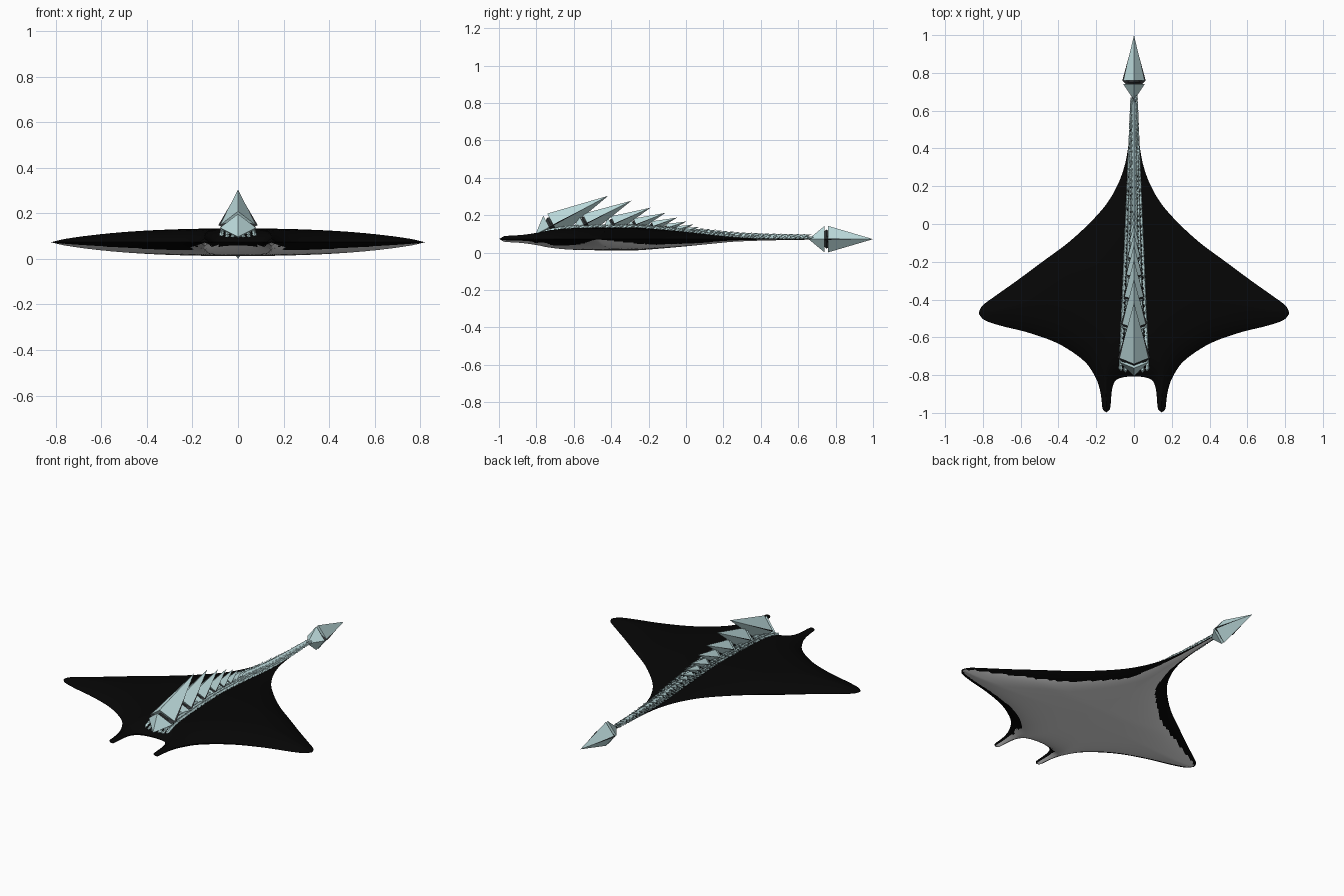
import bpy, bmesh, math, random
from mathutils import Vector, Matrix

if "Cube" in bpy.data.objects:
    bpy.data.objects.remove(bpy.data.objects["Cube"])

random.seed(4)


def material(name, c):
    m = bpy.data.materials.new(name)
    m.diffuse_color = (*c, 1)
    m.use_nodes = True
    m.node_tree.nodes["Principled BSDF"].inputs["Base Color"].default_value = m.diffuse_color
    return m


black = material("black_skin", (0.0017, 0.0017, 0.0017))
grey = material("pale_belly", (0.8, 0.8, 0.8))
ice = material("pale_crystal", (0.53, 0.74, 0.75))
dark = material("dark_core", (0.03, 0.033, 0.035))


def finish(bm, name, mats, smooth=False):
    bmesh.ops.recalc_face_normals(bm, faces=bm.faces)
    me = bpy.data.meshes.new(name)
    bm.to_mesh(me)
    bm.free()
    for m in mats:
        me.materials.append(m)
    ob = bpy.data.objects.new(name, me)
    bpy.context.collection.objects.link(ob)
    if smooth:
        me.polygons.foreach_set("use_smooth", [True] * len(me.polygons))
    return ob


# Half outline of the ray: outer edge from head fin to tail, inner edge of head fin to mouth
OUTER = [(.147, -.998), (.166, -.978), (.172, -.93), (.18, -.88), (.20, -.82), (.25, -.74),
         (.33, -.675), (.43, -.62), (.57, -.572), (.70, -.54), (.785, -.512), (.815, -.485),
         (.82, -.465), (.80, -.43), (.74, -.385), (.62, -.30), (.485, -.20), (.35, -.10),
         (.24, 0), (.15, .10), (.09, .20), (.052, .30), (.032, .40), (.02, .52), (.014, .62), (.01, .70)]
INNER = [(.147, -.998), (.127, -.978), (.121, -.92), (.115, -.87), (.098, -.83), (.06, -.812), (0, -.806)]


def spline(pts, n=5):
    p = [Vector(q) for q in pts]
    p = [2 * p[0] - p[1]] + p + [2 * p[-1] - p[-2]]
    out = []
    for i in range(1, len(p) - 2):
        a, b, c, d = p[i - 1:i + 3]
        for k in range(n):
            t = k / n
            out.append(.5 * (2 * b + (c - a) * t + (2 * a - 5 * b + 4 * c - d) * t * t
                             + (3 * b - a - 3 * c + d) * t ** 3))
    return out + [p[-2]]


outer, inner = spline(OUTER), spline(INNER)
edge_segs = [(a, b) for path in (outer, inner) for a, b in zip(path, path[1:])]


def x_at(path, y):
    for a, b in zip(path, path[1:]):
        if a.y <= y <= b.y:
            return a.x + (b.x - a.x) * (y - a.y) / max(b.y - a.y, 1e-9)
    return path[-1].x


def edge_dist(x, y):
    best = 9
    for a, b in edge_segs:
        dx, dy = b.x - a.x, b.y - a.y
        t = ((x - a.x) * dx + (y - a.y) * dy) / max(dx * dx + dy * dy, 1e-12)
        t = min(1, max(0, t))
        best = min(best, math.hypot(x - a.x - dx * t, y - a.y - dy * t))
    return best


MID = .073


def half_thick(x, y, d):
    taper = 1 - .6 * min(1, max(0, (y + .25) / .5))
    return .061 * taper * (1 - math.exp(-d / .07)) * math.sqrt(max(0, 1 - (x / .85) ** 2))


def top_z(x, y):
    return MID + half_thick(x, y, edge_dist(abs(x), y))


# Body: rows across the outline, thickness growing with distance from the rim
rows = sorted({round(p.y, 4) for p in outer + inner})
N = 26
bm = bmesh.new()
grid = []
for y in rows:
    y = min(max(y, -.998), .70)
    xo = x_at(outer, y)
    xi = x_at(inner, y) if y < -.806 else 0
    line = []
    for k in range(N + 1):
        t = k / N
        s = 1 - (1 - t) ** 1.4 if y >= -.806 else t
        x = xi + (xo - xi) * s
        on_rim = k == N or (k == 0 and y < -.806)
        d = 0 if on_rim else edge_dist(x, y)
        h = half_thick(x, y, d)
        w = xo if y >= -.806 else (xo - xi) / 2
        # pale belly stays inside a dark rim that narrows at wing tips, mouth and tail
        rim = min(.065, .085 * (1 - x / .85) + .012, .4 * w)
        if y < -.7 and x < .2:
            rim = min(rim, .03)
        up = bm.verts.new((x, y, MID + h))
        dn = up if on_rim else bm.verts.new((x, y, MID - h))
        line.append((up, dn, d > rim))
    grid.append(line)
for r0, r1 in zip(grid, grid[1:]):
    for k in range(N):
        quad = (r0[k], r0[k + 1], r1[k + 1], r1[k])
        bm.faces.new([q[0] for q in quad])
        low = [q[1] for q in quad]
        if bm.faces.get(low) is None:
            f = bm.faces.new(low)
            f.material_index = int(sum(q[2] for q in quad) >= 2)
bmesh.ops.remove_doubles(bm, verts=bm.verts, dist=1e-5)
body = finish(bm, "ray_body", [black, grey], True)
mod = body.modifiers.new("mirror", 'MIRROR')
mod.use_axis[0] = True
mod.merge_threshold = .0005


# Crystal: front cap and long rear point, four sided, with a dark core in gap and side seams
def diamond(bm, mat, tips, base, w, h, index):
    ring = [bm.verts.new(mat @ Vector(v)) for v in
            ((w, base, 0), (0, base, h), (-w, base, 0), (0, base, -h))]
    ends = [bm.verts.new(mat @ Vector((0, t, 0))) for t in tips]
    for e in ends:
        for i in range(4):
            bm.faces.new((ring[i], ring[(i + 1) % 4], e)).material_index = index
    if len(ends) == 1:
        bm.faces.new(ring).material_index = index


def crystal(bm, c, length, w, h, tilt=0, yaw=0, roll=0, front=.38, core=True):
    mat = (Matrix.Translation(c) @ Matrix.Rotation(yaw, 4, 'Z') @ Matrix.Rotation(tilt, 4, 'X')
           @ Matrix.Rotation(roll, 4, 'Y'))
    if not core:
        diamond(bm, mat, (-front * length, length), 0, w, h, 0)
        return
    g = .035 * length
    diamond(bm, mat, (-front * length,), -g, w, h, 0)
    diamond(bm, mat, (length,), g, w, h, 0)
    diamond(bm, mat, (-.2 * length, .4 * length), 0, w * .72, h * .72, 1)
    diamond(bm, mat, (-.2 * length, .95 * length), g, w * 1.09, h * .4, 1)


# Tail crystal
bm = bmesh.new()
crystal(bm, (0, .75, .072), .25, .057, .071)
finish(bm, "tail_crystal", [ice, dark])

# Row of spine crystals shrinking toward the tail
bm = bmesh.new()
y, length = -.72, .345
while y < .64:
    tilt = math.radians(13 + 15 * min(1, length / .3))
    big = length > .1
    crystal(bm, (0, y, top_z(0, y) + .075 * length), length, max(.23 * length, .014),
            max(.2 * length, .012), tilt, front=.28, core=big)
    y += .53 * length
    length = max(length * .8, .06)
finish(bm, "spine_crystals", [ice, dark])

# Small scales flanking the spine
bm = bmesh.new()
y = -.77
while y < .66:
    t = (y + .77) / 1.43
    band = .075 * (1 - t) + .015 * t
    size = .045 * (1 - t) + .026 * t
    for side in (-1, 1):
        for off in (.3, .62, .95):
            x = side * off * band
            yy = y + random.uniform(-.006, .006)
            crystal(bm, (x, yy, top_z(x, yy) + .003), size * random.uniform(.8, 1.1),
                    size * .24, size * .22, math.radians(random.uniform(12, 26)),
                    -side * .15, side * .3, core=False)
    y += .019
finish(bm, "spine_scales", [ice])
